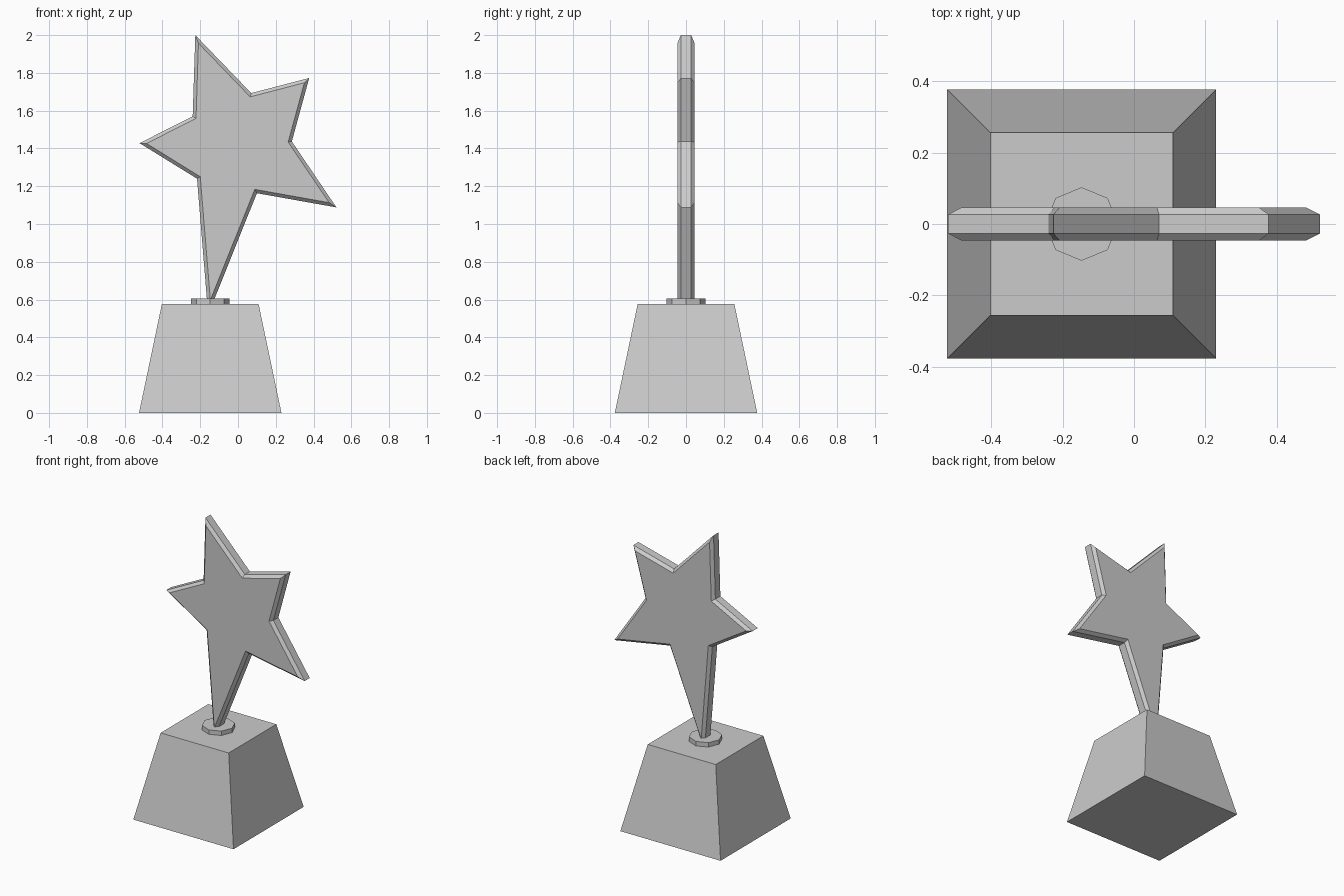
import bpy, bmesh, math
from mathutils import Vector

cube = bpy.data.objects.get("Cube")
if cube:
    bpy.data.objects.remove(cube, do_unlink=True)

AXIS_X = -0.147

grey = bpy.data.materials.new("plain grey")
grey.use_nodes = True
colour = (0.6, 0.6, 0.6, 1)
grey.diffuse_color = colour
grey.node_tree.nodes["Principled BSDF"].inputs["Base Color"].default_value = colour


def finish(bm, name):
    """Turn a bmesh into a named grey object."""
    bmesh.ops.recalc_face_normals(bm, faces=bm.faces)
    mesh = bpy.data.meshes.new(name)
    bm.to_mesh(mesh)
    bm.free()
    mesh.materials.append(grey)
    obj = bpy.data.objects.new(name, mesh)
    bpy.context.collection.objects.link(obj)
    return obj


def frustum(name, sides, r_low, r_high, z_low, z_high, turn):
    """Flat-sided tapered block standing on the trophy axis."""
    bm = bmesh.new()
    bmesh.ops.create_cone(bm, cap_ends=True, segments=sides, radius1=r_low,
                          radius2=r_high, depth=z_high - z_low)
    obj = finish(bm, name)
    obj.location = (AXIS_X, 0, (z_low + z_high) / 2)
    obj.rotation_euler.z = turn
    return obj


# Tapered square base and octagonal collar
frustum("base", 4, 0.377 * math.sqrt(2), 0.256 * math.sqrt(2), 0, 0.576, math.pi / 4)
frustum("collar", 8, 0.103, 0.103, 0.57, 0.606, 0)

# Star outline, clockwise from the top tip; the long lower tip sinks into the base
outline = [(-0.226, 2.0), (0.07, 1.693), (0.377, 1.773), (0.285, 1.437),
           (0.521, 1.088), (0.10, 1.163), (-0.158, 0.52), (-0.217, 1.24),
           (-0.521, 1.428), (-0.24, 1.57)]
RIM, BEVEL, HALF = 0.018, 0.019, 0.027

bm = bmesh.new()
front = bm.faces.new([bm.verts.new((x, -HALF, z)) for x, z in outline])
extruded = bmesh.ops.extrude_face_region(bm, geom=[front], use_keep_orig=True)
bmesh.ops.translate(bm, vec=Vector((0, 2 * HALF, 0)),
                    verts=[v for v in extruded["geom"] if isinstance(v, bmesh.types.BMVert)])
bmesh.ops.recalc_face_normals(bm, faces=bm.faces)

# Chamfered rim on the front and back of the star
caps = [f for f in bm.faces if len(f.verts) == len(outline)]
bmesh.ops.inset_individual(bm, faces=caps, thickness=RIM, depth=BEVEL, use_even_offset=True)
finish(bm, "star")
